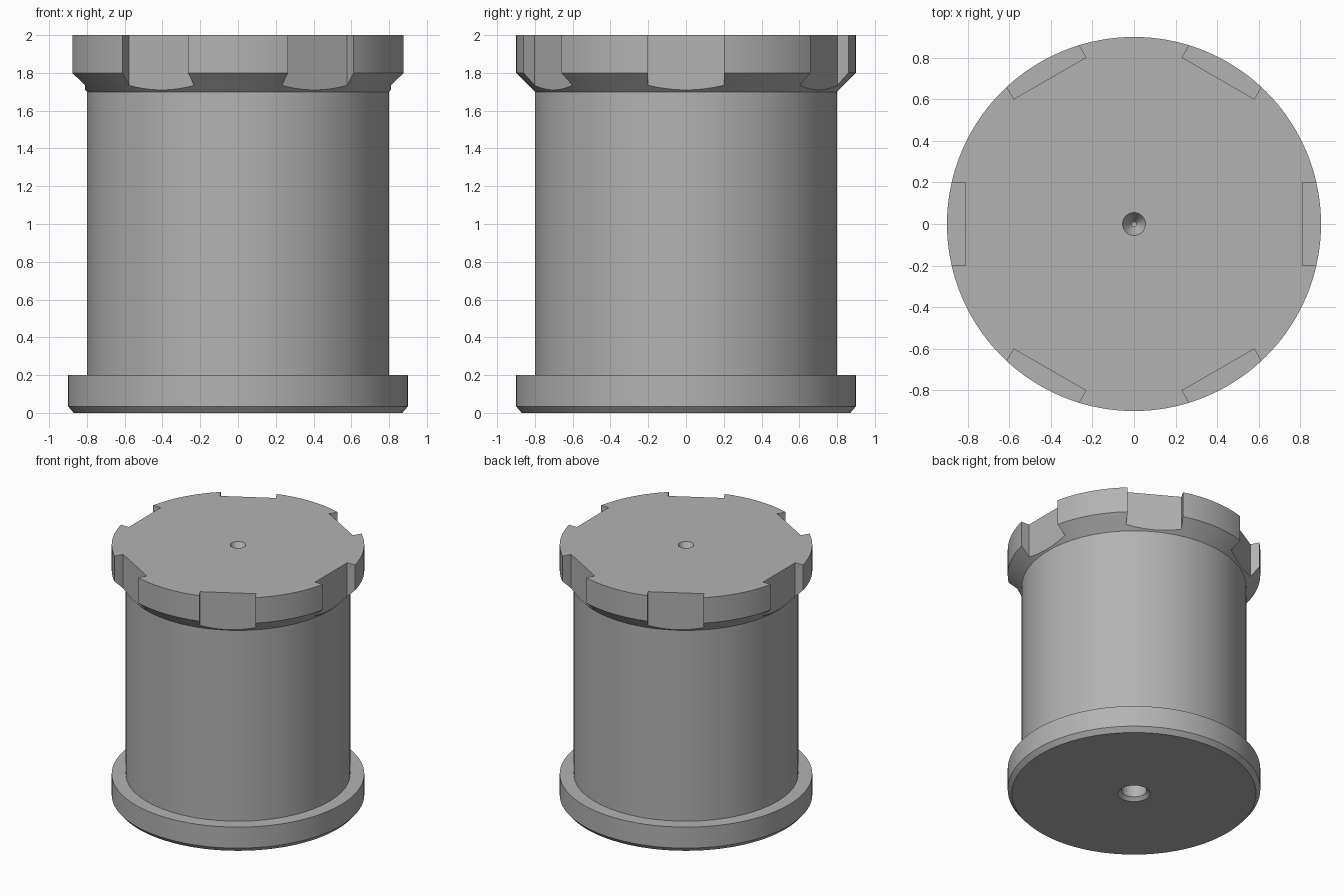
import bpy
import bmesh
import math
from mathutils import Matrix

cube = bpy.data.objects.get("Cube")
if cube:
    bpy.data.objects.remove(cube, do_unlink=True)

SEGMENTS = 144
NOTCHES = 6

grey = bpy.data.materials.new("machined grey")
grey.use_nodes = True
colour = (0.45, 0.45, 0.45, 1)
grey.diffuse_color = colour
grey.node_tree.nodes["Principled BSDF"].inputs["Base Color"].default_value = colour


def make_object(name, bm):
    bmesh.ops.recalc_face_normals(bm, faces=bm.faces)
    mesh = bpy.data.meshes.new(name)
    bm.to_mesh(mesh)
    bm.free()
    mesh.materials.append(grey)
    obj = bpy.data.objects.new(name, mesh)
    bpy.context.collection.objects.link(obj)
    return obj


def lathe(name, profile):
    """Revolve (radius, height) points, starting and ending on the axis."""
    bm = bmesh.new()
    verts = [bm.verts.new((r, 0, z)) for r, z in profile]
    edges = [bm.edges.new(pair) for pair in zip(verts, verts[1:])]
    bmesh.ops.spin(bm, geom=verts + edges, cent=(0, 0, 0), axis=(0, 0, 1),
                   angle=math.tau, steps=SEGMENTS, use_merge=True)
    bmesh.ops.remove_doubles(bm, verts=bm.verts, dist=0.0001)
    return make_object(name, bm)


# Flanged cylinder with its bottom bore and top centre-drilled hole
bottom_bore = [(0, 0.32), (0.09, 0.26), (0.09, 0.025), (0.115, 0)]
base_flange = [(0.87, 0), (0.9, 0.035), (0.9, 0.2), (0.8, 0.2)]
top_flange = [(0.8, 1.7), (0.9, 1.8), (0.9, 2)]
centre_hole = [(0.055, 2), (0.013, 1.93), (0.013, 1.87), (0, 1.86)]
body = lathe("flanged_cylinder", bottom_bore + base_flange + top_flange + centre_hole)

# Ring of blocks that cuts flat-backed notches in the top flange
bm = bmesh.new()
for i in range(NOTCHES):
    turn = Matrix.Rotation(math.tau * i / NOTCHES, 4, "Z")
    place = Matrix.Translation((0.96, 0, 1.85))
    bmesh.ops.create_cube(bm, size=1, matrix=turn @ place @ Matrix.Diagonal((0.3, 0.4, 0.5, 1)))
cutter = make_object("notch_cutter", bm)
cutter.hide_render = True

cut = body.modifiers.new("notches", "BOOLEAN")
cut.operation = "DIFFERENCE"
cut.solver = "EXACT"
cut.object = cutter

bpy.ops.object.select_all(action="DESELECT")
body.select_set(True)
bpy.context.view_layer.objects.active = body
bpy.ops.object.modifier_apply(modifier=cut.name)
bpy.data.objects.remove(cutter, do_unlink=True)

# Smooth round walls, crisp machined edges
bpy.ops.object.shade_smooth_by_angle(angle=math.radians(25))
